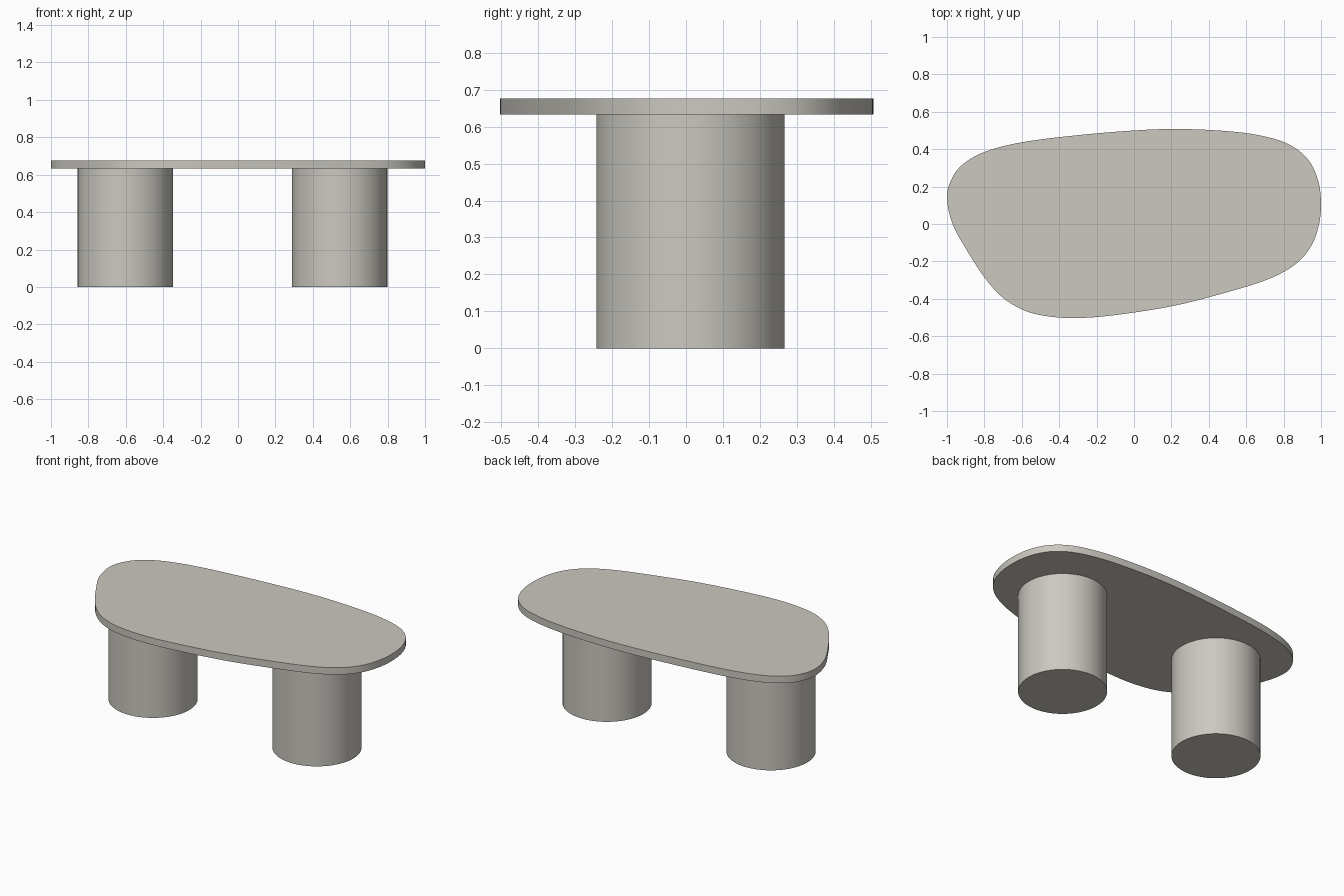
import bpy, bmesh
from mathutils import Vector

if "Cube" in bpy.data.objects:
    bpy.data.objects.remove(bpy.data.objects["Cube"])

stone = bpy.data.materials.new("warm grey stone")
stone.diffuse_color = (0.60, 0.58, 0.53, 1)
stone.use_nodes = True
stone.node_tree.nodes["Principled BSDF"].inputs["Base Color"].default_value = stone.diffuse_color

TOP_Z, UNDER_Z = 0.677, 0.633

# Control points of the pebble-shaped outline, counter-clockwise
OUTLINE = [(-1, .135), (-.97, 0), (-.9, -.13), (-.8, -.285), (-.7, -.395),
           (-.58, -.465), (-.45, -.495), (-.3, -.503), (-.1, -.487), (.2, -.44),
           (.45, -.378), (.7, -.302), (.85, -.225), (.94, -.13), (.985, -.02),
           (1, .1), (.985, .23), (.93, .345), (.82, .43), (.65, .478),
           (.45, .5), (.22, .508), (0, .5), (-.3, .475), (-.6, .437),
           (-.8, .385), (-.92, .315), (-.98, .23)]


def smooth_loop(points, steps):
    """Closed Catmull-Rom curve through the points."""
    pts = [Vector(p) for p in points]
    n, out = len(pts), []
    for i in range(n):
        a, b, c, d = (pts[(i + k) % n] for k in (-1, 0, 1, 2))
        for s in range(steps):
            t = s / steps
            out.append(0.5 * (2 * b + (c - a) * t + (2 * a - 5 * b + 4 * c - d) * t ** 2
                              + (3 * b - a - 3 * c + d) * t ** 3))
    return out


def finish(obj):
    obj.data.materials.append(stone)
    bpy.ops.object.select_all(action='DESELECT')
    obj.select_set(True)
    bpy.context.view_layer.objects.active = obj
    bpy.ops.object.shade_smooth_by_angle()


# Tabletop: outline face extruded to a slab
bm = bmesh.new()
face = bm.faces.new([bm.verts.new((p.x, p.y, UNDER_Z)) for p in smooth_loop(OUTLINE, 5)])
ext = bmesh.ops.extrude_face_region(bm, geom=[face])
bmesh.ops.translate(bm, vec=(0, 0, TOP_Z - UNDER_Z),
                    verts=[g for g in ext["geom"] if isinstance(g, bmesh.types.BMVert)])
bmesh.ops.recalc_face_normals(bm, faces=bm.faces)
mesh = bpy.data.meshes.new("tabletop")
bm.to_mesh(mesh)
bm.free()
tabletop = bpy.data.objects.new("tabletop", mesh)
bpy.context.collection.objects.link(tabletop)
finish(tabletop)

# Two drum legs
for name, x in (("left_leg", -0.602), ("right_leg", 0.543)):
    bpy.ops.mesh.primitive_cylinder_add(vertices=64, radius=0.255, depth=UNDER_Z,
                                        location=(x, 0.012, UNDER_Z / 2))
    leg = bpy.context.object
    leg.name = name
    finish(leg)
